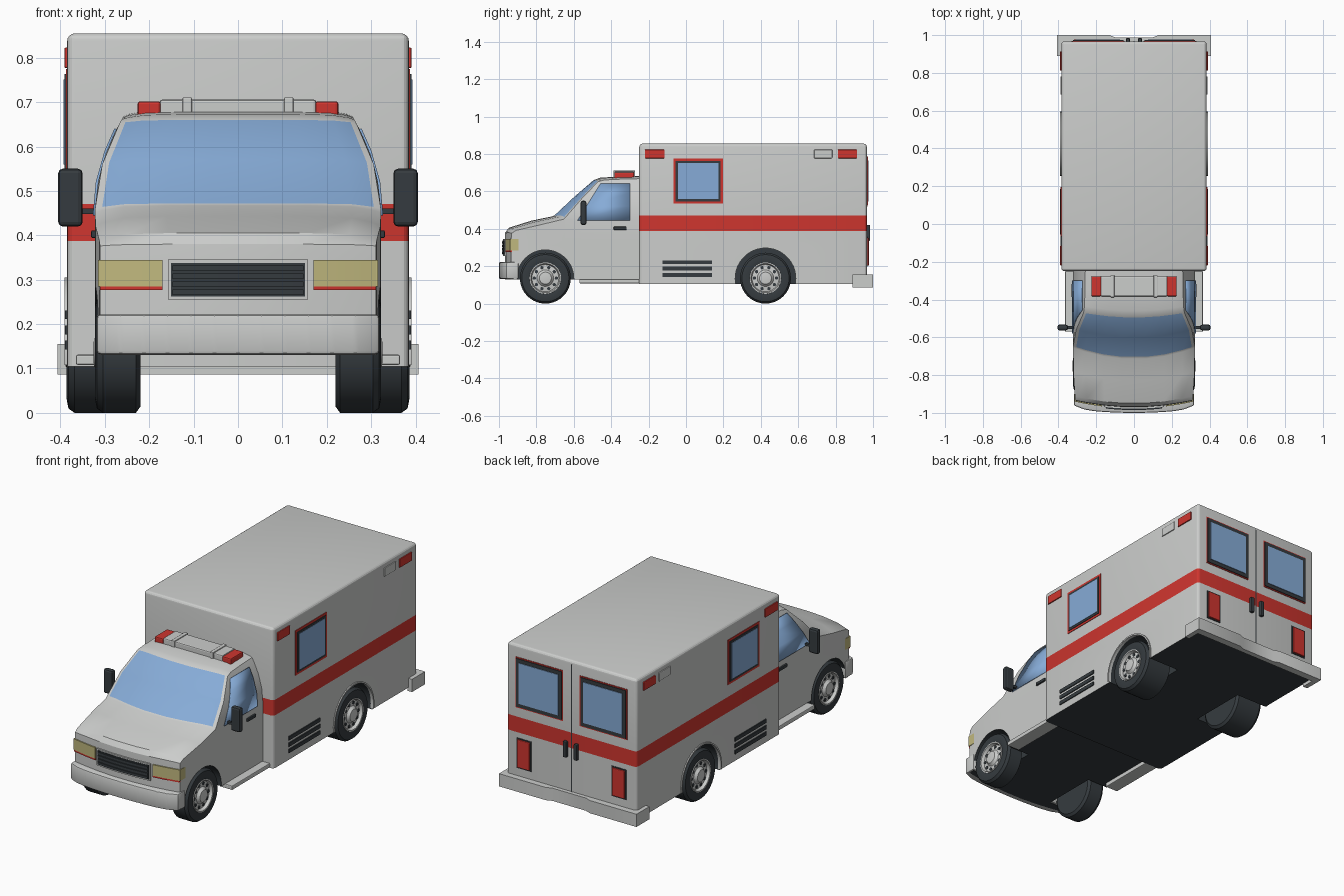
import bpy, bmesh, math
from mathutils import Vector, Matrix

if "Cube" in bpy.data.objects:
    bpy.data.objects.remove(bpy.data.objects["Cube"])


def material(name, rgb):
    m = bpy.data.materials.new(name)
    m.diffuse_color = (*rgb, 1)
    m.use_nodes = True
    m.node_tree.nodes["Principled BSDF"].inputs["Base Color"].default_value = m.diffuse_color
    return m


WHITE = material("body_white", (0.60, 0.61, 0.60))
DARK = material("dark_rubber", (0.036, 0.044, 0.050))
RED = material("signal_red", (0.62, 0.036, 0.028))
GLASS = material("window_blue", (0.24, 0.41, 0.68))
LAMP = material("headlight_yellow", (0.53, 0.48, 0.21))


def finish(name, bm, mats, angle=35):
    bmesh.ops.recalc_face_normals(bm, faces=bm.faces)
    me = bpy.data.meshes.new(name)
    bm.to_mesh(me)
    bm.free()
    for m in mats:
        me.materials.append(m)
    ob = bpy.data.objects.new(name, me)
    bpy.context.collection.objects.link(ob)
    smooth(ob, angle)
    return ob


def smooth(ob, angle):
    bpy.ops.object.select_all(action='DESELECT')
    ob.select_set(True)
    bpy.context.view_layer.objects.active = ob
    bpy.ops.object.shade_smooth_by_angle(angle=math.radians(angle))


def cube_bm(lo, hi):
    lo, hi = Vector(lo), Vector(hi)
    bm = bmesh.new()
    bmesh.ops.create_cube(bm, size=1, matrix=Matrix.Translation((lo + hi) / 2) @ Matrix.Diagonal((*(hi - lo), 1)))
    return bm


def box(name, x, y, z, mat, bevel=0.0):
    bm = cube_bm((min(x), y[0], z[0]), (max(x), y[1], z[1]))
    if bevel:
        bmesh.ops.bevel(bm, geom=bm.edges[:], offset=bevel, segments=2, profile=0.5, affect='EDGES')
    return finish(name, bm, [mat], 15)


def pair(name, x, y, z, mat, bevel=0.0):
    for s, side in ((1, "right"), (-1, "left")):
        box(f"{name}_{side}", (s * x[0], s * x[1]), y, z, mat, bevel)


def prism(name, outline, z0, z1, mat, bevel=0.0):
    bm = bmesh.new()
    f = bm.faces.new([bm.verts.new((x, y, z0)) for x, y in outline])
    ext = bmesh.ops.extrude_face_region(bm, geom=[f])["geom"]
    bmesh.ops.translate(bm, vec=(0, 0, z1 - z0), verts=[v for v in ext if isinstance(v, bmesh.types.BMVert)])
    if bevel:
        bmesh.ops.bevel(bm, geom=bm.edges[:], offset=bevel, segments=2, profile=0.5, affect='EDGES')
    return finish(name, bm, [mat], 30)


def lathe(name, profile, s, y, z, mat, n=40, a0=0, a1=2 * math.pi):
    # profile of (x, radius) spun about an axle along x
    bm = bmesh.new()
    rings = []
    for i in range(n + 1):
        a = a0 + (a1 - a0) * i / n
        rings.append([bm.verts.new((s * x, y + r * math.cos(a), z + r * math.sin(a))) for x, r in profile])
    for p, q in zip(rings, rings[1:]):
        for k in range(len(profile) - 1):
            bm.faces.new((p[k], p[k + 1], q[k + 1], q[k]))
    bmesh.ops.remove_doubles(bm, verts=bm.verts, dist=1e-5)
    return finish(name, bm, [mat], 30)


def cut_wells(ob, y, r, mats, angle):
    # wheel wells, lined with the dark colour
    for s in (1, -1):
        bm = bmesh.new()
        bmesh.ops.create_cone(bm, cap_ends=True, segments=48, radius1=r, radius2=r, depth=0.3,
                              matrix=Matrix.Translation((s * 0.35, y, 0.135)) @ Matrix.Rotation(math.pi / 2, 4, 'Y'))
        for f in bm.faces:
            f.material_index = 1
        cutter = finish("well_cutter", bm, mats)
        cutter.hide_render = True
        mod = ob.modifiers.new("well", 'BOOLEAN')
        mod.operation, mod.solver, mod.object = 'DIFFERENCE', 'EXACT', cutter
        bpy.context.view_layer.objects.active = ob
        bpy.ops.object.modifier_apply(modifier=mod.name)
        bpy.data.objects.remove(cutter)
    smooth(ob, angle)


# Patient compartment with rounded edges and a red belt stripe
bm = cube_bm((-0.385, -0.25, 0.105), (0.385, 0.967, 0.855))
edges = [e for e in bm.edges if sum(v.co.z for v in e.verts) > 0.5]
bmesh.ops.bevel(bm, geom=edges, offset=0.018, segments=4, profile=0.5, affect='EDGES')
for z in (0.387, 0.47):
    bmesh.ops.bisect_plane(bm, geom=bm.verts[:] + bm.edges[:] + bm.faces[:], plane_co=(0, 0, z), plane_no=(0, 0, 1))
bm.normal_update()
for f in bm.faces:
    z = f.calc_center_median().z
    f.material_index = 2 if 0.387 < z < 0.47 else (1 if z < 0.11 else 0)
body_mats = [WHITE, DARK, RED]
cut_wells(finish("patient_compartment", bm, body_mats), 0.425, 0.163, body_mats, 12)


# Cab: side profile (y, z, bow, droop) swept across the width
PROFILE = [(-.97, .13, .035, 0), (-.97, .22, .035, 0), (-.97, .34, .035, 0), (-.968, .38, .035, .004),
           (-.95, .405, .04, .014), (-.83, .443, .05, .022), (-.715, .467, .06, .016), (-.705, .472, .06, .012),
           (-.6, .57, .042, .01), (-.495, .66, .025, .008), (-.46, .673, .025, .012), (-.35, .68, 0, .015),
           (-.24, .683, 0, .015)]
US = [-1, -.95, -.8, -.5, -.2, .2, .5, .8, .95, 1]
LEVELS = [9, .64, .59, .52, .45, .34, .22, .13]


def half_width(y, z):
    nose = max(0, (-0.72 - y) / 0.22)
    return 0.322 - 1.35 * max(0, z - 0.45) ** 2 - 0.012 * nose ** 2


rows, cols = [], []
for y, z, bow, droop in PROFILE:
    ye, ze = y + bow, z - droop
    w = half_width(ye, ze)
    rows.append([Vector((u * w, y + bow * u * u, z - droop * abs(u) ** 8)) for u in US])
    cols.append([Vector((half_width(ye, min(ze, l)), ye, min(ze, l))) for l in LEVELS])
bm = bmesh.new()


def face(pts, idx=0):
    uniq = []
    for p in pts:
        if all((p - q).length > 1e-5 for q in uniq):
            uniq.append(p)
    if len(uniq) < 3 or (len(uniq) < 5 and sum(((uniq[k] - uniq[0]).cross(uniq[k + 1] - uniq[0])).length
                                               for k in range(1, len(uniq) - 1)) < 1e-8):
        return
    bm.faces.new([bm.verts.new(p) for p in uniq]).material_index = idx


flip = lambda p: Vector((-p.x, p.y, p.z))
for i in range(len(rows) - 1):
    for k in range(len(US) - 1):
        glass = i in (7, 8) and 0 < k < len(US) - 2
        face([rows[i][k], rows[i][k + 1], rows[i + 1][k + 1], rows[i + 1][k]], 3 if glass else 0)
    for k in range(len(LEVELS) - 1):
        q = [cols[i][k], cols[i + 1][k], cols[i + 1][k + 1], cols[i][k + 1]]
        face(q)
        face([flip(p) for p in q])
face(rows[0] + [c[-1] for c in cols] + [flip(c[-1]) for c in reversed(cols)], 1)
face(rows[-1] + cols[-1] + [flip(p) for p in reversed(cols[-1])])
bmesh.ops.remove_doubles(bm, verts=bm.verts, dist=1e-4)
cab_mats = [WHITE, DARK, RED, GLASS]
cut_wells(finish("cab", bm, cab_mats), -0.752, 0.152, cab_mats, 32)

# Cab door windows follow the curved cab side
for s, side in ((1, "right"), (-1, "left")):
    bm = bmesh.new()
    strips = []
    for z in (.445, .52, .59, .64):
        yf = -0.58 + (z - .445) * 0.63
        strips.append([bm.verts.new((s * (half_width(y, z) + 0.002), y, z)) for y in (yf, -0.30)])
    for a, b in zip(strips, strips[1:]):
        bm.faces.new((a[0], a[1], b[1], b[0]))
    ob = finish("door_window_" + side, bm, [GLASS])
    mod = ob.modifiers.new("thickness", 'SOLIDIFY')
    mod.thickness, mod.offset = 0.006, 0


# Front lamps and grille follow the bowed nose
def nose_plate(name, x0, x1, z0, z1, out, mat):
    xs = [x0 + (x1 - x0) * k / 6 for k in range(7)]
    ny = lambda x: -0.97 + 0.035 * (x / 0.31) ** 2
    prism(name, [(x, ny(x) - out) for x in xs] + [(x, ny(x) + 0.01) for x in reversed(xs)], z0, z1, mat)


nose_plate("grille_frame", -.158, .158, .255, .345, .008, WHITE)
nose_plate("grille", -.151, .151, .262, .338, .010, DARK)
for k in range(4):
    nose_plate(f"grille_slat_{k}", -.148, .148, .266 + k * .018, .278 + k * .018, .015, DARK)
for s, side in ((1, "right"), (-1, "left")):
    a, b = sorted((s * .17, s * .311))
    nose_plate("headlight_" + side, a, b, .285, .344, .006, LAMP)
    nose_plate("marker_strip_" + side, a, b, .277, .285, .006, RED)
pair("headlight_wrap", (.29, .315), (-.94, -.895), (.285, .344), LAMP)

# Bumpers and running boards
us = [k / 6 for k in range(-6, 7)]
prism("front_bumper", [(.318 * u, -1 + .02 * u * u + .02 * u ** 8) for u in us] + [(.318, -.895), (-.318, -.895)],
      .132, .222, WHITE, .008)
prism("rear_bumper", [(-.407, .89), (-.407, 1), (-.13, 1), (-.1, .988), (.1, .988), (.13, 1), (.407, 1), (.407, .89),
                      (.38, .89), (.38, .96), (-.38, .96), (-.38, .89)], .087, .155, WHITE)
pair("running_board", (.29, .365), (-.57, -.25), (.108, .131), WHITE, .004)

# Wheels: tyre, dished rim, ring of holes
for label, y, xo in (("front", -.752, .322), ("rear", .425, .386)):
    for s, side in ((1, "right"), (-1, "left")):
        tag = f"{label}_{side}"
        lathe("tyre_" + tag, [(.22, 0), (.22, .122), (.23, .136), (xo - .018, .136), (xo - .004, .126), (xo, .105),
                              (xo - .004, .084), (xo - .03, .08), (xo - .03, 0)], s, y, .136, DARK)
        lathe("rim_" + tag, [(xo - .02, .086), (xo, .084), (xo, .078), (xo - .016, .072), (xo - .012, .044),
                             (xo - .004, .036), (xo + .002, .032), (xo + .004, .016), (xo + .004, 0)],
              s, y, .136, WHITE)
        for k in range(10):
            a = k * math.pi / 5
            lathe(f"rim_hole_{tag}_{k}", [(xo - .02, .009), (xo - .011, .009), (xo - .011, 0)], s,
                  y + .059 * math.cos(a), .136 + .059 * math.sin(a), DARK, 10)
for s, side in ((1, "right"), (-1, "left")):
    lathe("wheel_arch_" + side, [(.375, .162), (.391, .162), (.391, .17), (.375, .17)], s, .425, .135, WHITE, 24,
          -.16, math.pi + .16)

# Compartment sides: window, lamps, vents
pair("side_window_trim", (.38, .388), (-.067, .197), (.535, .775), RED)
pair("side_window_frame", (.383, .391), (-.055, .185), (.547, .763), DARK)
pair("side_window_glass", (.385, .393), (-.043, .173), (.559, .751), GLASS)
pair("side_lamp_front", (.38, .391), (-.22, -.115), (.777, .823), RED, .003)
pair("side_lamp_rear", (.38, .391), (.812, .914), (.777, .823), RED, .003)
pair("side_lamp_white", (.38, .390), (.685, .782), (.777, .823), WHITE, .003)
for k in range(3):
    pair(f"side_vent_{k}", (.38, .390), (-.125, .14), (.143 + .034 * k, .163 + .034 * k), DARK)

# Rear doors: windows, tail lamps, handles, seam
pair("rear_window_trim", (.05, .33), (.962, .970), (.520, .790), RED)
pair("rear_window_frame", (.056, .324), (.966, .974), (.526, .784), DARK)
pair("rear_window_glass", (.074, .306), (.969, .977), (.546, .764), GLASS)
pair("tail_lamp_frame", (.238, .324), (.962, .970), (.197, .358), DARK)
pair("tail_lamp", (.244, .318), (.964, .978), (.203, .352), RED, .004)
pair("door_handle_rear", (.022, .042), (.96, .984), (.335, .42), DARK, .004)
box("door_seam", (-.003, .003), (.962, .969), (.155, .835), DARK)

# Mirrors and cab door handles
pair("mirror", (.35, .405), (-.563, -.533), (.42, .55), DARK, .01)
pair("mirror_arm", (.305, .37), (-.555, -.541), (.448, .46), DARK)
pair("cab_door_handle", (.315, .331), (-.387, -.317), (.394, .411), DARK, .003)

# Roof light bar
box("light_bar", (-.176, .176), (-.383, -.277), (.665, .706), WHITE, .006)
pair("light_bar_red", (.174, .226), (-.383, -.277), (.665, .702), RED, .006)
pair("light_bar_clip", (.104, .125), (-.388, -.272), (.665, .711), WHITE, .003)
